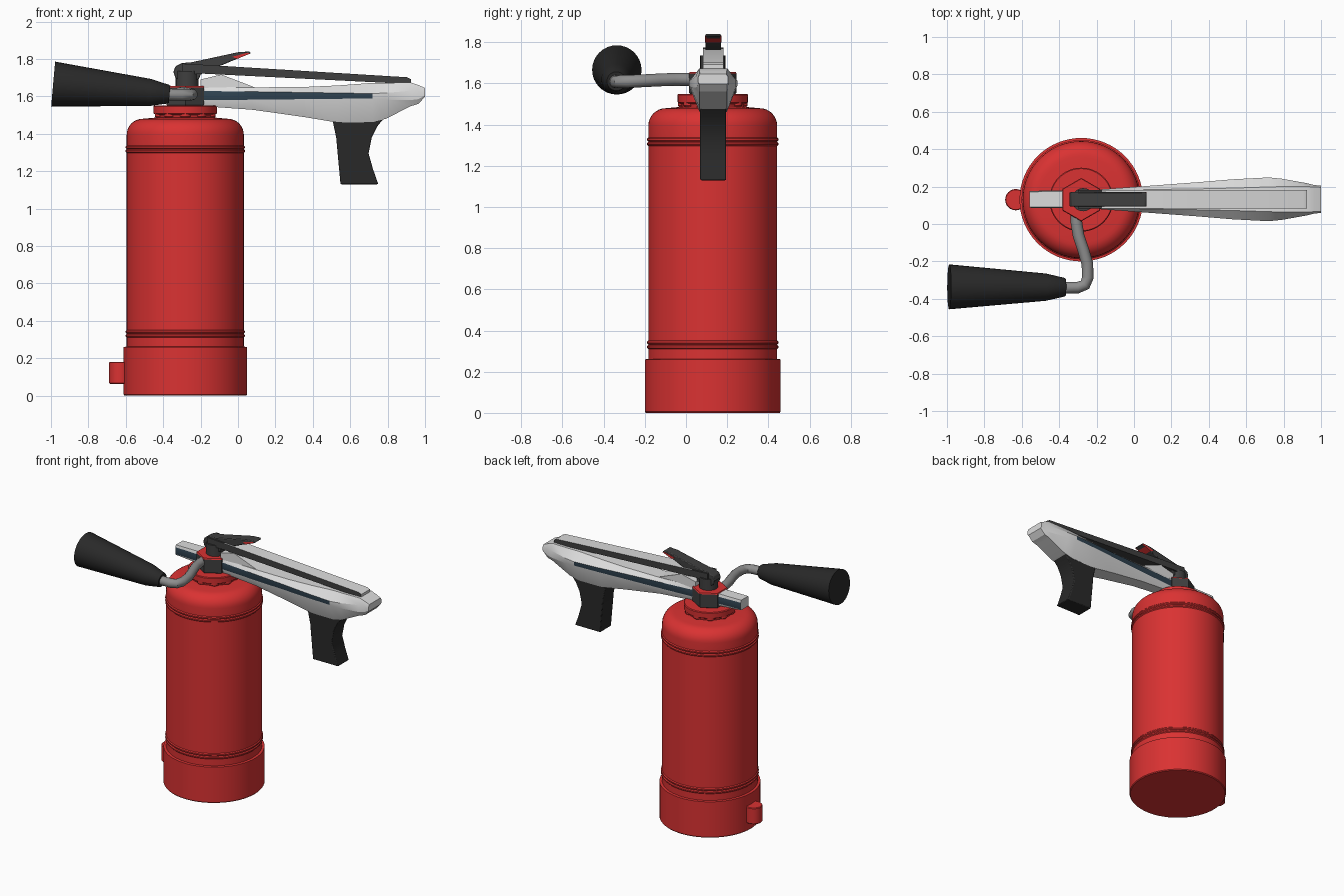
import bpy, bmesh, math
from mathutils import Vector

CX, CY = -0.282, 0.13


def material(name, rgb):
    m = bpy.data.materials.new(name)
    m.diffuse_color = (*rgb, 1)
    return m


RED = material("red paint", (0.70, 0.032, 0.032))
WHITE = material("white shell", (0.72, 0.72, 0.72))
BLACK = material("black rubber", (0.022, 0.022, 0.022))
DARK = material("dark grey", (0.05, 0.05, 0.05))
GREY = material("pipe grey", (0.27, 0.27, 0.27))
BLUE = material("dark blue stripe", (0.03, 0.058, 0.085))


def finish(name, bm, mats, angle=32):
    bmesh.ops.remove_doubles(bm, verts=bm.verts, dist=1e-5)
    bmesh.ops.recalc_face_normals(bm, faces=bm.faces)
    me = bpy.data.meshes.new(name)
    bm.to_mesh(me)
    bm.free()
    for m in mats:
        me.materials.append(m)
    me.shade_smooth()
    me.set_sharp_from_angle(angle=math.radians(angle))
    ob = bpy.data.objects.new(name, me)
    bpy.context.collection.objects.link(ob)
    return ob


def loft(name, rings, mats, rule=None, angle=32):
    """Skin closed rings of points and cap both ends."""
    bm = bmesh.new()
    vs = [[bm.verts.new(p) for p in r] for r in rings]
    n = len(rings[0])
    for i in range(len(vs) - 1):
        for j in range(n):
            k = (j + 1) % n
            f = bm.faces.new((vs[i][j], vs[i][k], vs[i + 1][k], vs[i + 1][j]))
            if rule:
                f.material_index = rule(i, j)
    bm.faces.new(vs[0])
    bm.faces.new(vs[-1])
    return finish(name, bm, mats, angle)


def circle(center, axis, r, n):
    q = Vector(axis).to_track_quat('Z', 'Y')
    return [Vector(center) + q @ Vector((r * math.cos(2 * math.pi * i / n),
                                         r * math.sin(2 * math.pi * i / n), 0)) for i in range(n)]


def lathe(name, profile, mat, n=48, x=CX, y=CY, turn=0.0):
    rings = [[(x + r * math.cos(turn + 2 * math.pi * i / n), y + r * math.sin(turn + 2 * math.pi * i / n), z)
              for i in range(n)] for r, z in profile]
    return loft(name, rings, [mat])


def prism(name, pts, half, mats, rule=None, bevel=0.0, y=0.132):
    """Extrude an x-z outline across y."""
    ob = loft(name, [[(px, y - half, pz) for px, pz in pts],
                     [(px, y + half, pz) for px, pz in pts]], mats)
    if rule:
        for f in ob.data.polygons:
            f.material_index = rule(f)
    if bevel:
        b = ob.modifiers.new("edge", 'BEVEL')
        b.width, b.segments, b.limit_method = bevel, 2, 'ANGLE'
        b.angle_limit = math.radians(40)
    return ob


# cylinder tank with paired rings and rounded shoulder
profile = [(0.325, 0), (0.33, 0.006), (0.33, 0.26), (0.313, 0.262)]
for z in (0.32, 0.341):
    profile += [(0.313, z - 0.01), (0.319, z - 0.004), (0.319, z + 0.004), (0.313, z + 0.01)]
for z in (1.307, 1.328):
    profile += [(0.313, z - 0.01), (0.319, z - 0.004), (0.319, z + 0.004), (0.313, z + 0.01)]
for i in range(9):
    a = math.pi / 2 * i / 8
    profile.append((0.228 + 0.085 * math.cos(a), 1.395 + 0.085 * math.sin(a)))
profile += [(0.15, 1.487)]
lathe("tank", profile, RED, 64)

# hook stub at the base
lathe("base_stub", [(0.053, 0.063), (0.057, 0.068), (0.057, 0.176), (0.053, 0.181)],
      RED, 24, x=-0.632)

# neck cap with lugs
lathe("neck_cap", [(0.15, 1.48), (0.155, 1.5), (0.17, 1.508), (0.171, 1.545), (0.166, 1.55)], RED)
for i in range(10):
    a = 2 * math.pi * (i + 0.5) / 10
    lathe(f"neck_lug_{i}", [(0.018, 1.478), (0.031, 1.492), (0.031, 1.515)], RED, 12,
          CX + 0.138 * math.cos(a), CY + 0.138 * math.sin(a))

# valve nut and its red top washer
lathe("valve_nut", [(0.11, 1.548), (0.116, 1.556), (0.116, 1.648)], DARK, 6, turn=math.pi / 2)
lathe("valve_washer", [(0.116, 1.648), (0.112, 1.656)], RED, 6, turn=math.pi / 2)
lathe("valve_stem", [(0.062, 1.65), (0.062, 1.735)], DARK, 20, x=-0.272)

# long white shell: x, half widths (top, side, bottom), z (top, stripe top, stripe bottom, bottom)
stations = [
    (-0.56, .040, .045, .040, 1.650, 1.634, 1.585, 1.578),
    (-0.22, .043, .050, .040, 1.650, 1.629, 1.580, 1.550),
    (0.08, .052, .072, .045, 1.648, 1.625, 1.582, 1.528),
    (0.35, .056, .092, .055, 1.650, 1.621, 1.585, 1.490),
    (0.53, .060, .107, .062, 1.658, 1.618, 1.587, 1.460),
    (0.72, .066, .117, .066, 1.672, 1.615, 1.588, 1.462),
    (0.79, .068, .110, .066, 1.672, 1.618, 1.582, 1.480),
    (0.925, .068, .086, .066, 1.674, 1.630, 1.580, 1.548),
    (0.965, .066, .076, .066, 1.660, 1.632, 1.585, 1.560),
    (1.0, .064, .073, .066, 1.645, 1.632, 1.605, 1.598),
]
rings = []
for x, wt, ws, wb, zt, zu, zl, zb in stations:
    half = [(wt, zt), (ws, zu), (ws, zl), (wb, zb)]
    rings.append([(x, 0.132 - w, z) for w, z in half] + [(x, 0.132 + w, z) for w, z in reversed(half)])
loft("shell", rings, [WHITE, BLUE], lambda i, j: 1 if j in (1, 5) and i < 5 else 0, 25)

# pistol grip
prism("grip", [(0.505, 1.475), (0.525, 1.38), (0.548, 1.13), (0.75, 1.13), (0.722, 1.21),
               (0.698, 1.295), (0.715, 1.38), (0.745, 1.44), (0.79, 1.495), (0.7, 1.52)],
      0.063, [BLACK], bevel=0.006)

# long sloping bar: dark sides, white top
prism("long_bar", [(-0.30, 1.775), (-0.17, 1.768), (0.905, 1.702), (0.925, 1.692), (0.925, 1.665),
                   (0.88, 1.668), (-0.2, 1.722), (-0.30, 1.715)], 0.049, [DARK, WHITE],
      lambda f: 1 if (f.normal.z > 0.6 and f.center.x > 0) or f.normal.x > 0.9 else 0)
# white wedge below the bar
prism("wedge_block", [(-0.2, 1.64), (-0.2, 1.69), (-0.09, 1.717), (0.09, 1.648), (0.09, 1.64)],
      0.048, [WHITE])

# curved squeeze lever
prism("squeeze_lever", [(-0.335, 1.70), (-0.345, 1.73), (-0.335, 1.76), (-0.30, 1.778), (-0.25, 1.782),
                        (-0.12, 1.81), (0.0, 1.836), (0.06, 1.84), (0.07, 1.83), (0.0, 1.803),
                        (-0.09, 1.765), (-0.16, 1.745), (-0.2, 1.715), (-0.21, 1.69), (-0.32, 1.69)],
      0.038, [DARK], bevel=0.005)
prism("lever_mark", [(-0.03, 1.812), (0.05, 1.833), (0.066, 1.829), (-0.005, 1.8)], 0.0395, [RED])

# side pipe
path = [(-0.40, -0.342, 1.611), (-0.30, -0.340, 1.608), (-0.262, -0.325, 1.609), (-0.246, -0.285, 1.61),
        (-0.25, -0.21, 1.613), (-0.272, -0.135, 1.617), (-0.297, -0.06, 1.62), (-0.308, 0.01, 1.62),
        (-0.308, 0.06, 1.62)]
path = [Vector(p) for p in path]
tube = []
for i, p in enumerate(path):
    t = path[min(i + 1, len(path) - 1)] - path[max(i - 1, 0)]
    tube.append(circle(p, t, 0.031, 12))
loft("side_pipe", tube, [GREY], angle=40)

# flared horn
start, end = Vector((-0.366, -0.338, 1.611)), Vector((-0.988, -0.336, 1.666))
loft("horn", [circle(start.lerp(end, t), end - start, r, 32)
              for t, r in ((0, 0.046), (0.01, 0.05), (0.17, 0.073), (1.0, 0.12))], [BLACK])
